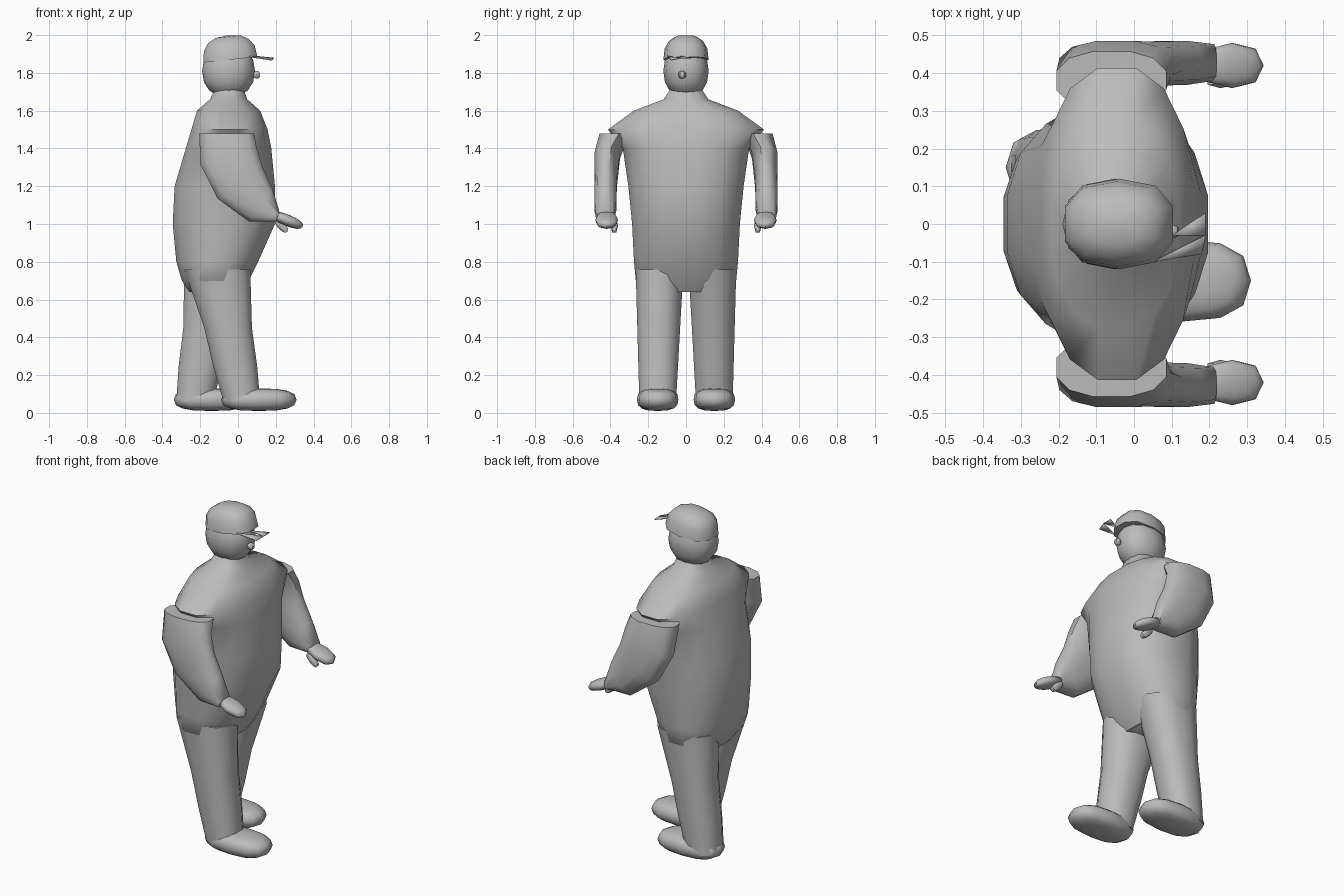
import bpy, bmesh
from math import sin, cos, pi, radians, copysign
from mathutils import Matrix, Vector

cube = bpy.data.objects.get("Cube")
if cube:
    bpy.data.objects.remove(cube, do_unlink=True)

shade = (0.5, 0.5, 0.5, 1)
grey = bpy.data.materials.new("plain_grey")
grey.use_nodes = True
grey.diffuse_color = shade
grey.node_tree.nodes["Principled BSDF"].inputs["Base Color"].default_value = shade


def signed_power(value, power):
    return copysign(abs(value) ** power, value)


def finish(name, bm, sharp=50):
    """Turn a bmesh into a linked object with smooth shading and the material."""
    bmesh.ops.recalc_face_normals(bm, faces=bm.faces)
    mesh = bpy.data.meshes.new(name)
    bm.to_mesh(mesh)
    bm.free()
    mesh.materials.append(grey)
    obj = bpy.data.objects.new(name, mesh)
    bpy.context.collection.objects.link(obj)
    bpy.ops.object.select_all(action='DESELECT')
    obj.select_set(True)
    bpy.context.view_layer.objects.active = obj
    bpy.ops.object.shade_smooth_by_angle(angle=radians(sharp))
    return obj


def loft(name, rings, sides=12, power=0.85):
    """Skin rounded rings given as (centre, half length, half width, tilt)."""
    bm = bmesh.new()
    loops = []
    for centre, length, width, tilt in rings:
        turn = Matrix.Rotation(radians(-tilt), 3, 'Y')
        loop = []
        for step in range(sides):
            angle = 2 * pi * (step + 0.5) / sides
            offset = Vector((length * signed_power(cos(angle), power),
                             width * signed_power(sin(angle), power), 0))
            loop.append(bm.verts.new(Vector(centre) + turn @ offset))
        loops.append(loop)
    for low, high in zip(loops, loops[1:]):
        for a, b, c, d in zip(low, low[1:] + low[:1], high[1:] + high[:1], high):
            bm.faces.new((a, b, c, d))
    bm.faces.new(loops[0])
    bm.faces.new(loops[-1])
    return finish(name, bm)


def blob(name, centre, size, tilt=0, power=0.85, segments=12, dome=False):
    """Make a boxy ellipsoid, or only its upper half."""
    bm = bmesh.new()
    bmesh.ops.create_uvsphere(bm, u_segments=segments, v_segments=8, radius=1)
    for vert in bm.verts:
        vert.co = [signed_power(value, power) for value in vert.co]
    if dome:
        geom = bm.verts[:] + bm.edges[:] + bm.faces[:]
        bmesh.ops.bisect_plane(bm, geom=geom, plane_co=(0, 0, 0), plane_no=(0, 0, 1),
                               clear_inner=True, dist=0.001)
        bmesh.ops.holes_fill(bm, edges=[edge for edge in bm.edges if edge.is_boundary])
    place = (Matrix.Translation(centre) @ Matrix.Rotation(radians(tilt), 4, 'Y')
             @ Matrix.Diagonal((*size, 1)))
    bmesh.ops.transform(bm, matrix=place, verts=bm.verts)
    return finish(name, bm)


def level(z, back, front, width):
    """A flat ring spanning back to front."""
    return ((back + front) / 2, 0, z), (front - back) / 2, width, 0


# Torso with a big belly, wide shoulders and a short neck
loft("torso", [
    level(0.64, -0.26, 0.02, 0.2),
    level(0.7, -0.3, 0.06, 0.27),
    level(0.8, -0.33, 0.11, 0.28),
    level(1, -0.35, 0.2, 0.29),
    level(1.2, -0.34, 0.2, 0.31),
    level(1.4, -0.28, 0.18, 0.34),
    level(1.5, -0.25, 0.16, 0.42),
    level(1.6, -0.22, 0.12, 0.28),
    level(1.66, -0.15, 0.05, 0.12),
    level(1.72, -0.12, 0.03, 0.08)], sides=16)


def build_leg(name, side, ankle):
    """Taper a trouser leg from the hip down to the ankle, then add the shoe."""
    hip, ground, top = -0.11, 0.06, 0.76
    rings = []
    for z, length in ((ground, 0.1), (0.25, 0.12), (0.45, 0.13), (top, 0.18)):
        rise = (z - ground) / (top - ground)
        centre = (ankle + (hip - ankle) * rise, side * (0.15 - 0.01 * rise), z)
        rings.append((centre, length, 0.1 + 0.03 * rise, 0))
    loft(name + "_leg", rings)
    blob(name + "_shoe", (ankle + 0.09, side * 0.15, 0.07), (0.2, 0.11, 0.06), power=0.75)


def build_arm(name, side):
    """Swing a sleeve forward from the shoulder, turning evenly at each ring."""
    spine = ((-0.06, 1.48, 0.15, 0.08), (-0.05, 1.36, 0.16, 0.07),
             (0.01, 1.22, 0.15, 0.06), (0.12, 1.1, 0.11, 0.06), (0.21, 1.04, 0.03, 0.05))
    rings = []
    for step, (x, z, length, width) in enumerate(spine):
        y = side * (0.43 - 0.05 / (step + 1) ** 2)
        rings.append(((x, y, z), length, width, 18 * step))
    loft(name + "_arm", rings)
    blob(name + "_hand", (0.26, side * 0.42, 1.02), (0.09, 0.06, 0.03), tilt=22, segments=8)
    blob(name + "_thumb", (0.23, side * 0.38, 0.99), (0.05, 0.02, 0.02), tilt=45, segments=6)


# Striding legs and bent arms
for name, side, ankle in (("front", -1, 0.02), ("back", 1, -0.23)):
    build_leg(name, side, ankle)
    build_arm(name, side)

# Head, nose and cap
blob("head", (-0.05, 0, 1.81), (0.14, 0.12, 0.14), power=0.9)
blob("nose", (0.1, -0.02, 1.79), (0.02, 0.02, 0.02), segments=6)
blob("cap", (-0.04, 0, 1.87), (0.15, 0.12, 0.13), tilt=-6, power=0.8, segments=10, dome=True)

# Split brim of thin pointed plates
bm = bmesh.new()
inner, tip = (0.1, -0.03, 1.89), (0.19, -0.03, 1.88)
for plate in ((inner, tip, (0.19, 0.03, 1.88)),
              ((0.05, -0.1, 1.89), (0.18, -0.08, 1.87), tip)):
    bm.faces.new([bm.verts.new(point) for point in plate])
brim = finish("cap_brim", bm)
brim.modifiers.new("thickness", 'SOLIDIFY').thickness = 0.005
